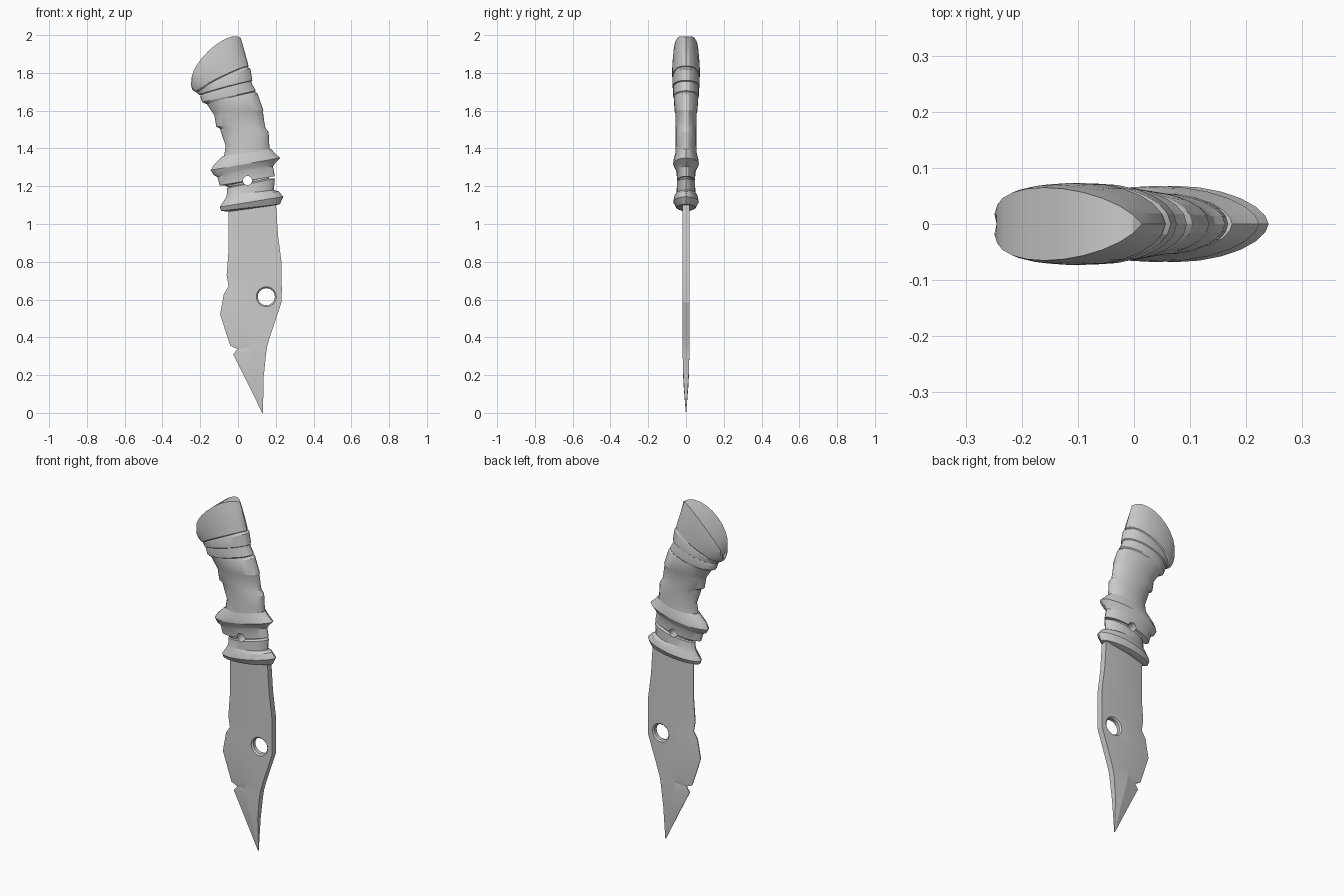
import bpy, bmesh
from math import sin, cos, pi, hypot, radians
from mathutils import Vector

N = 24


def loft(name, rings, strips=False):
    """Skin closed rings of equal length and cap both ends."""
    bm = bmesh.new()
    vs = [[bm.verts.new(p) for p in r] for r in rings]
    n = len(vs[0])
    for a, b in zip(vs, vs[1:]):
        for i in range(n):
            j = (i + 1) % n
            bm.faces.new((a[i], a[j], b[j], b[i]))
    for r in (vs[0], vs[-1]):
        if strips:  # cap made of strips running across y
            h = n // 2
            bm.faces.new((r[0], r[1], r[-1]))
            bm.faces.new((r[h], r[h - 1], r[h + 1]))
            for i in range(1, h - 1):
                bm.faces.new((r[i], r[i + 1], r[n - i - 1], r[n - i]))
        else:
            bm.faces.new(r)
    bmesh.ops.recalc_face_normals(bm, faces=bm.faces)
    me = bpy.data.meshes.new(name)
    bm.to_mesh(me)
    bm.free()
    ob = bpy.data.objects.new(name, me)
    bpy.context.collection.objects.link(ob)
    return ob


def section(lx, lz, rx, rz, hy, bulge=0, power=1.0):
    """Tilted oval from its left and right end points in the xz plane."""
    dx, dz = rx - lx, rz - lz
    ln = hypot(dx, dz)
    pts = []
    for i in range(N):
        a = 2 * pi * i / N
        t, s = (1 + cos(a)) / 2, sin(a)
        k = bulge * abs(s) / ln
        y = hy * abs(s) ** power * (1 if s > 0 else -1)
        if i in (0, N // 2):
            y = k = 0
        pts.append((lx + dx * t - dz * k, y, lz + dz * t + dx * k))
    return pts


def circle(x, z, y, r, n=24):
    return [(x + r * cos(2 * pi * i / n), y, z + r * sin(2 * pi * i / n)) for i in range(n)]


def cut(ob, cutter):
    cutter.hide_render = True
    cutter.hide_viewport = False
    m = ob.modifiers.new("hole", 'BOOLEAN')
    m.operation, m.solver, m.object = 'DIFFERENCE', 'EXACT', cutter
    bpy.context.view_layer.objects.active = ob
    bpy.ops.object.modifier_apply(modifier=m.name)
    bpy.data.objects.remove(cutter)


def smooth(ob, angle):
    bpy.ops.object.select_all(action='DESELECT')
    ob.select_set(True)
    bpy.context.view_layer.objects.active = ob
    bpy.ops.object.shade_smooth_by_angle(angle=radians(angle))


# Blade: cutting edge, ridge and spine points per row, plus half thickness
rows = [
    (-.05, 1.12, .06, 1.12, .20, 1.12, .018),
    (-.05, .86, .06, .90, .212, .94, .018),
    (-.06, .73, .05, .76, .23, .80, .018),
    (-.05, .67, .05, .69, .231, .70, .018),
    (-.075, .63, .04, .64, .232, .65, .018),
    (-.095, .52, .02, .54, .23, .585, .018),
    (-.04, .355, .05, .38, .165, .39, .018),
    (-.003, .338, .06, .35, .154, .35, .018),
    (-.025, .31, .06, .32, .148, .31, .018),
    (.055, .15, .10, .16, .136, .19, .014),
    (.128, 0, .13, 0, .132, 0, .001)]
blade = loft("blade", [[(lx, -h * .15, lz), (mx, -h, mz), (rx, -h, rz),
                        (rx, h, rz), (mx, h, mz), (lx, h * .15, lz)]
                       for lx, lz, mx, mz, rx, rz, h in rows])
# Countersunk round hole
cut(blade, loft("blade_hole_cutter", [circle(.15, .615, y, r) for y, r in
                ((-.05, .085), (-.01, .045), (.01, .045), (.05, .085))]))
smooth(blade, 10)

# Guard: two flared collars with a groove between them
guard = loft("guard", [section(*r, power=1.15) for r in [
    (-.055, 1.065, .20, 1.10, .035),
    (-.09, 1.07, .222, 1.105, .052),
    (-.097, 1.09, .24, 1.145, .068),
    (-.07, 1.13, .215, 1.173, .060),
    (-.06, 1.15, .19, 1.18, .050),
    (-.057, 1.19, .195, 1.240, .048),
    (-.05, 1.195, .165, 1.242, .040),
    (-.07, 1.203, .165, 1.250, .040),
    (-.097, 1.205, .195, 1.253, .048),
    (-.11, 1.25, .185, 1.305, .050),
    (-.13, 1.26, .20, 1.325, .056),
    (-.145, 1.285, .223, 1.35, .068),
    (-.13, 1.31, .20, 1.37, .066),
    (-.08, 1.36, .175, 1.398, .056)]])
cut(guard, loft("guard_hole_cutter", [circle(.05, 1.23, y, .024) for y in (-.1, .1)]))
smooth(guard, 25)

# Wrapped grip: overlapping bands that tilt more towards the pommel
grip = loft("grip", [section(*r) for r in [
    (-.075, 1.35, .168, 1.385, .057),
    (-.065, 1.415, .165, 1.43, .055),
    (-.085, 1.47, .162, 1.487, .055),
    (-.095, 1.505, .145, 1.510, .055),
    (-.115, 1.515, .140, 1.535, .056),
    (-.125, 1.575, .132, 1.595, .056),
    (-.135, 1.59, .134, 1.602, .060),
    (-.165, 1.635, .104, 1.690, .065),
    (-.180, 1.640, .090, 1.700, .064),
    (-.190, 1.645, .094, 1.706, .068),
    (-.200, 1.675, .075, 1.740, .069),
    (-.197, 1.682, .070, 1.755, .067, .005),
    (-.206, 1.684, .076, 1.760, .072, .005),
    (-.215, 1.692, .066, 1.820, .072, .015),
    (-.212, 1.696, .052, 1.830, .069, .015),
    (-.225, 1.698, .056, 1.835, .073, .015),
    (-.243, 1.712, .043, 1.885, .073, .03),
    (-.245, 1.722, .025, 1.950, .070, .05),
    (-.237, 1.740, .015, 1.985, .065, .070)]], strips=True)
smooth(grip, 22)
